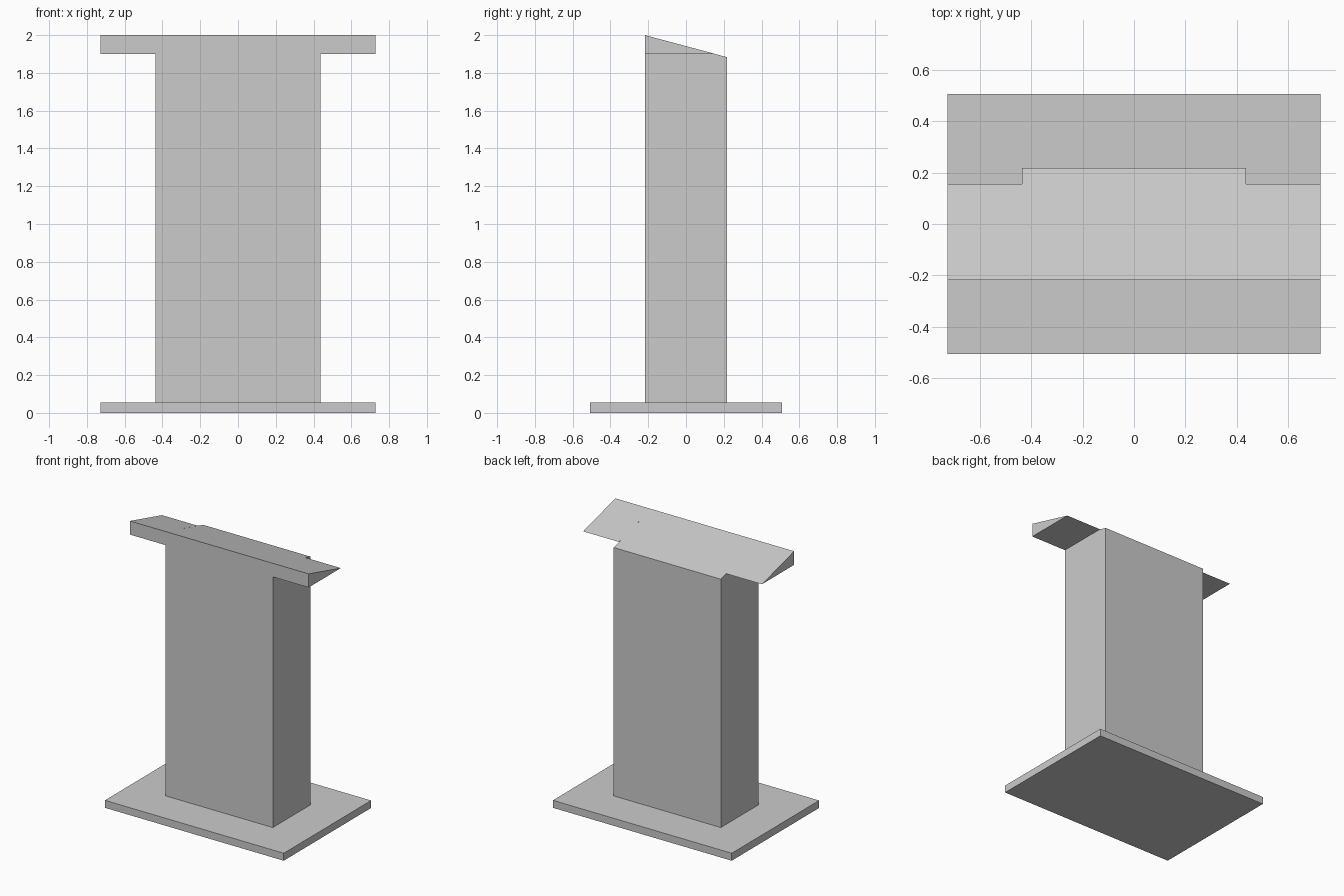
import bpy
import bmesh

cube = bpy.data.objects.get("Cube")
if cube:
    bpy.data.objects.remove(cube, do_unlink=True)

grey = bpy.data.materials.new("plain_grey")
grey.use_nodes = True
colour = (0.6, 0.6, 0.6, 1.0)
grey.diffuse_color = colour
grey.node_tree.nodes["Principled BSDF"].inputs["Base Color"].default_value = colour

HALF_WIDTH = 0.728      # base and desk top
COLUMN_X = 0.436
COLUMN_Y = 0.218
BASE_Y = 0.508
BASE_TOP = 0.055
WING_BOTTOM = 1.9
WING_BACK = 0.156       # where the slope meets the wing underside
BACK_TOP = 1.883


def extrude_profile(name, profile, x0, x1):
    """Extrude a (y, z) side profile along x."""
    bm = bmesh.new()
    face = bm.faces.new([bm.verts.new((x0, y, z)) for y, z in profile])
    result = bmesh.ops.extrude_face_region(bm, geom=[face])
    moved = [v for v in result["geom"] if isinstance(v, bmesh.types.BMVert)]
    bmesh.ops.translate(bm, verts=moved, vec=(x1 - x0, 0, 0))
    bmesh.ops.recalc_face_normals(bm, faces=bm.faces)
    mesh = bpy.data.meshes.new(name)
    bm.to_mesh(mesh)
    bm.free()
    mesh.materials.append(grey)
    obj = bpy.data.objects.new(name, mesh)
    bpy.context.collection.objects.link(obj)
    return obj


# Flat foot plate
extrude_profile("base_plate", [(-BASE_Y, 0), (BASE_Y, 0), (BASE_Y, BASE_TOP),
                               (-BASE_Y, BASE_TOP)], -HALF_WIDTH, HALF_WIDTH)

# Column with a top sloping down to the back
extrude_profile("column", [(-COLUMN_Y, BASE_TOP), (COLUMN_Y, BASE_TOP),
                           (COLUMN_Y, BACK_TOP), (-COLUMN_Y, 2)], -COLUMN_X, COLUMN_X)

# Wedge-shaped desk wings continuing the slope on both sides
wedge = [(-COLUMN_Y, WING_BOTTOM), (WING_BACK, WING_BOTTOM), (-COLUMN_Y, 2)]
for name, side in (("left_desk_wing", 1), ("right_desk_wing", -1)):
    extrude_profile(name, wedge, side * COLUMN_X, side * HALF_WIDTH)
